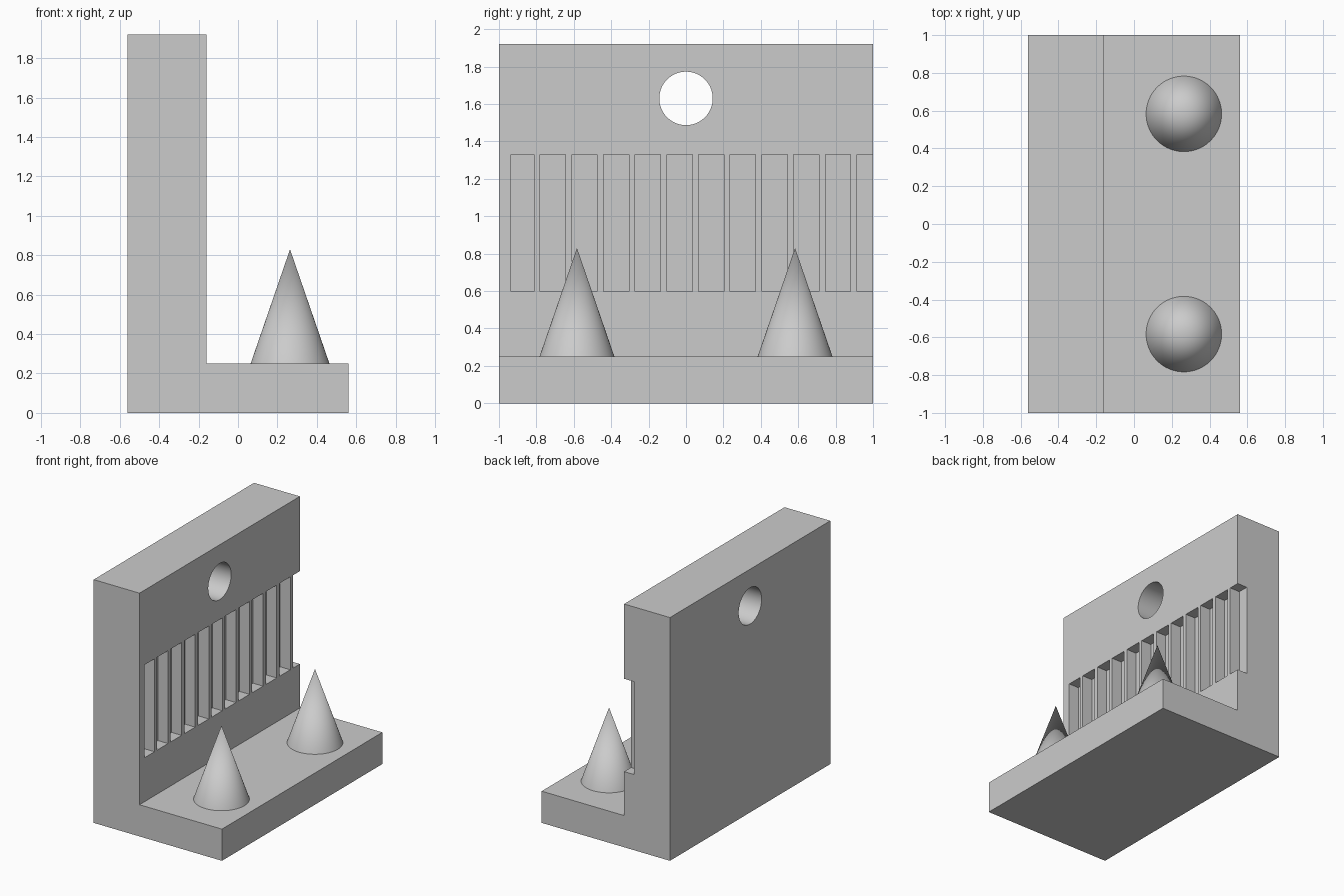
import bpy
import bmesh
from math import radians
from mathutils import Matrix, Vector

cube = bpy.data.objects.get("Cube")
if cube:
    bpy.data.objects.remove(cube, do_unlink=True)

grey = bpy.data.materials.new("plain grey")
grey.use_nodes = True
colour = (0.6, 0.6, 0.6, 1)
grey.diffuse_color = colour
grey.node_tree.nodes["Principled BSDF"].inputs["Base Color"].default_value = colour


def make(name, bm):
    bmesh.ops.recalc_face_normals(bm, faces=bm.faces[:])
    mesh = bpy.data.meshes.new(name)
    bm.to_mesh(mesh)
    bm.free()
    mesh.materials.append(grey)
    obj = bpy.data.objects.new(name, mesh)
    bpy.context.collection.objects.link(obj)
    return obj


def add_box(bm, low, high):
    low, high = Vector(low), Vector(high)
    matrix = Matrix.Translation((low + high) / 2) @ Matrix.Diagonal((*(high - low), 1))
    bmesh.ops.create_cube(bm, size=1, matrix=matrix)


def activate(obj):
    bpy.ops.object.select_all(action="DESELECT")
    obj.select_set(True)
    bpy.context.view_layer.objects.active = obj


def cut(obj, cutter):
    cutter.hide_render = True
    activate(obj)
    mod = obj.modifiers.new("cut", "BOOLEAN")
    mod.operation = "DIFFERENCE"
    mod.solver = "EXACT"
    mod.object = cutter
    bpy.ops.object.modifier_apply(modifier=mod.name)
    bpy.data.objects.remove(cutter, do_unlink=True)


WALL_FACE, BASE_TOP = -0.16, 0.25

# L-shaped bracket: side profile swept along its length
bm = bmesh.new()
profile = [(-0.56, 0), (0.56, 0), (0.56, BASE_TOP), (WALL_FACE, BASE_TOP),
           (WALL_FACE, 1.92), (-0.56, 1.92)]
face = bm.faces.new([bm.verts.new((x, -1, z)) for x, z in profile])
swept = bmesh.ops.extrude_face_region(bm, geom=[face])["geom"]
bmesh.ops.translate(bm, vec=(0, 2, 0),
                    verts=[v for v in swept if isinstance(v, bmesh.types.BMVert)])
bracket = make("bracket", bm)

# Row of shallow slots: narrow first one, last one open at the end
bm = bmesh.new()
spans = [(-0.935, -0.813)]
for i in range(11):
    start = -0.78 + 0.1694 * i
    spans.append((start, start + 0.136))
for y0, y1 in spans:
    add_box(bm, (WALL_FACE - 0.088, y0, 0.597), (WALL_FACE + 0.1, y1, 1.33))
cut(bracket, make("slot_cutter", bm))

# Round hole through the wall
bm = bmesh.new()
bmesh.ops.create_cone(bm, cap_ends=True, segments=64, radius1=0.143, radius2=0.143, depth=1,
                      matrix=Matrix.Translation((-0.36, 0, 1.63)) @ Matrix.Rotation(radians(90), 4, "Y"))
cut(bracket, make("hole_cutter", bm))
activate(bracket)
bpy.ops.object.shade_smooth_by_angle(angle=radians(30))

# Two cones standing on the base
for name, y in (("front_cone", -0.583), ("back_cone", 0.583)):
    bm = bmesh.new()
    bmesh.ops.create_cone(bm, cap_ends=True, segments=64, radius1=0.2, radius2=0, depth=0.58,
                          matrix=Matrix.Translation((0.264, y, BASE_TOP + 0.29)))
    bmesh.ops.remove_doubles(bm, verts=bm.verts[:], dist=0.0001)
    cone = make(name, bm)
    activate(cone)
    bpy.ops.object.shade_smooth_by_angle(angle=radians(30))
